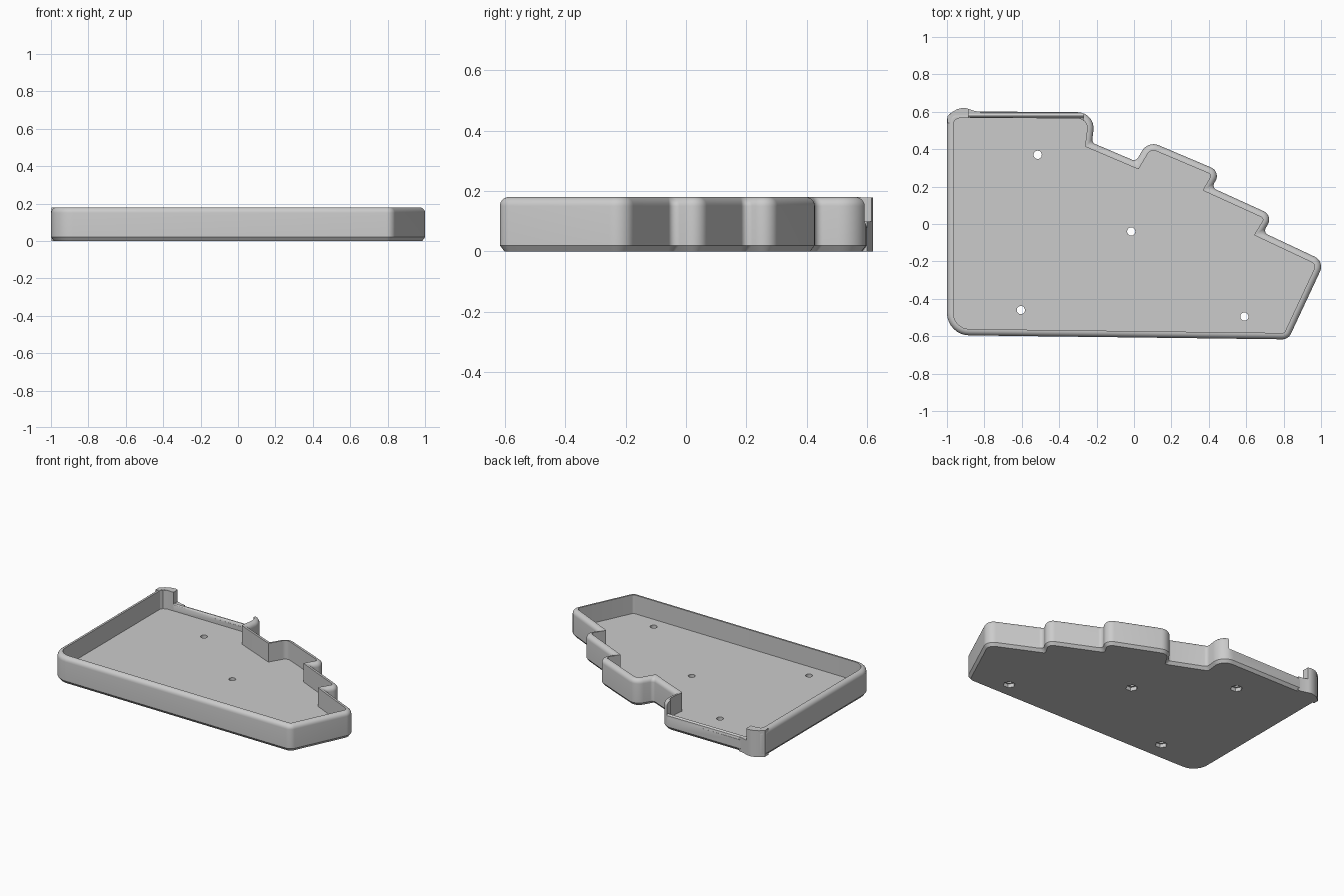
import bpy, bmesh, math
from mathutils import Vector

cube = bpy.data.objects.get("Cube")
if cube:
    bpy.data.objects.remove(cube)

grey = bpy.data.materials.new("light_grey")
grey.use_nodes = True
grey.diffuse_color = (0.6, 0.6, 0.6, 1)
grey.node_tree.nodes["Principled BSDF"].inputs["Base Color"].default_value = (0.6, 0.6, 0.6, 1)

HEIGHT, FLOOR, WALL, FILLET = 0.18, 0.053, 0.034, 0.03
STEPS = 8

# Plan corners, counter-clockwise: x, y, corner radius
CORNERS = [(-1, -.594, .12), (.825, -.617, .05), (1.02, -.2, .06),
           (.69, -.045, .025), (.745, .045, .05), (.415, .195, .025),
           (.465, .28, .05), (.075, .445, .07), (.01, .335, .025),
           (-.225, .435, .025), (-.205, .597, .085), (-1, .603, .05)]


def ring(inset):
    """Plan outline moved inward, with every corner rounded."""
    pts = [Vector(c[:2]) for c in CORNERS]
    n = len(pts)
    out = []
    for i in range(n):
        a = (pts[i] - pts[i - 1]).normalized()
        b = (pts[(i + 1) % n] - pts[i]).normalized()
        turn = math.atan2(a.x * b.y - a.y * b.x, a.dot(b))
        na, nb = Vector((-a.y, a.x)), Vector((-b.y, b.x))
        mitre = (na + nb) / (1 + na.dot(nb))
        corner = pts[i] + mitre * inset
        r = CORNERS[i][2]
        r = r - inset if turn > 0 else r * (1 - inset / WALL)
        r = max(r, 0.003)
        side = 1 if turn > 0 else -1
        centre = corner + mitre * r * side
        start = math.atan2(-na.y * side, -na.x * side)
        for k in range(STEPS + 1):
            t = start + turn * k / STEPS
            out.append(centre + Vector((math.cos(t), math.sin(t))) * r)
    return out


def finish(name, bm):
    bmesh.ops.recalc_face_normals(bm, faces=bm.faces)
    mesh = bpy.data.meshes.new(name)
    bm.to_mesh(mesh)
    bm.free()
    mesh.materials.append(grey)
    ob = bpy.data.objects.new(name, mesh)
    bpy.context.collection.objects.link(ob)
    return ob


def loft(name, rings):
    """Skin a stack of matching 3D rings and cap both ends."""
    bm = bmesh.new()
    loops = [[bm.verts.new(p) for p in r] for r in rings]
    for low, high in zip(loops, loops[1:]):
        for i in range(len(low)):
            bm.faces.new((low[i - 1], low[i], high[i], high[i - 1]))
    bm.faces.new(loops[0])
    bm.faces.new(loops[-1])
    return finish(name, bm)


def prism(name, pts, z0, z1):
    return loft(name, [[(x, y, z) for x, y in pts] for z in (z0, z1)])


def circle(x, y, r, sides):
    return [(x + r * math.cos(math.tau * i / sides),
             y + r * math.sin(math.tau * i / sides)) for i in range(sides)]


def apply_boolean(target, other, operation):
    mod = target.modifiers.new(operation.lower(), "BOOLEAN")
    mod.object, mod.operation, mod.solver = other, operation, "EXACT"
    bpy.context.view_layer.objects.active = target
    bpy.ops.object.modifier_apply(modifier=mod.name)
    bpy.data.objects.remove(other)


# Tray shell: chamfered foot, rounded rim, straight inner wall, floor
levels = [(.015, 0), (0, .02)]
for k in range(7):
    t = math.pi / 2 * k / 6
    levels.append((FILLET * (1 - math.cos(t)), HEIGHT - FILLET * (1 - math.sin(t))))
levels += [(WALL, HEIGHT), (WALL, FLOOR)]
tray = loft("tray", [[(p.x, p.y, z) for p in ring(d)] for d, z in levels])

# Lowered back wall with a rounded top, cut by a long profile
profile = [(.5, .3), (.5, .085), (.566, .085), (.57, .095), (.577, .1),
           (.584, .1), (.594, .094), (.599, .08), (.7, .08), (.7, .3)]
cutter = loft("back_cutter", [[(x, y, z) for y, z in profile] for x in (-.885, -.27)])
apply_boolean(tray, cutter, "DIFFERENCE")

# Screw holes with hexagonal nut pockets underneath
for x, y in [(-.515, .37), (-.015, -.04), (-.605, -.46), (.59, -.495)]:
    apply_boolean(tray, prism("hole_cutter", circle(x, y, .022, 24), -.1, .1), "DIFFERENCE")
    apply_boolean(tray, prism("nut_cutter", circle(x, y, .038, 6), -.1, .025), "DIFFERENCE")

# Corner post and the low flare beside it
post = prism("corner_post", [(-.998, .54), (-.967, .54), (-.955, .558), (-.93, .568),
                             (-.885, .568), (-.885, .615), (-.9, .62), (-.92, .62),
                             (-.945, .614), (-.97, .6), (-.998, .575)], 0, HEIGHT - .001)
flare = prism("post_flare", [(-.887, .575), (-.82, .575), (-.82, .6),
                             (-.85, .604), (-.887, .616)], 0, .098)

for ob in (tray, post, flare):
    bpy.ops.object.select_all(action="DESELECT")
    ob.select_set(True)
    bpy.context.view_layer.objects.active = ob
    bpy.ops.object.shade_smooth_by_angle(angle=math.radians(30))
